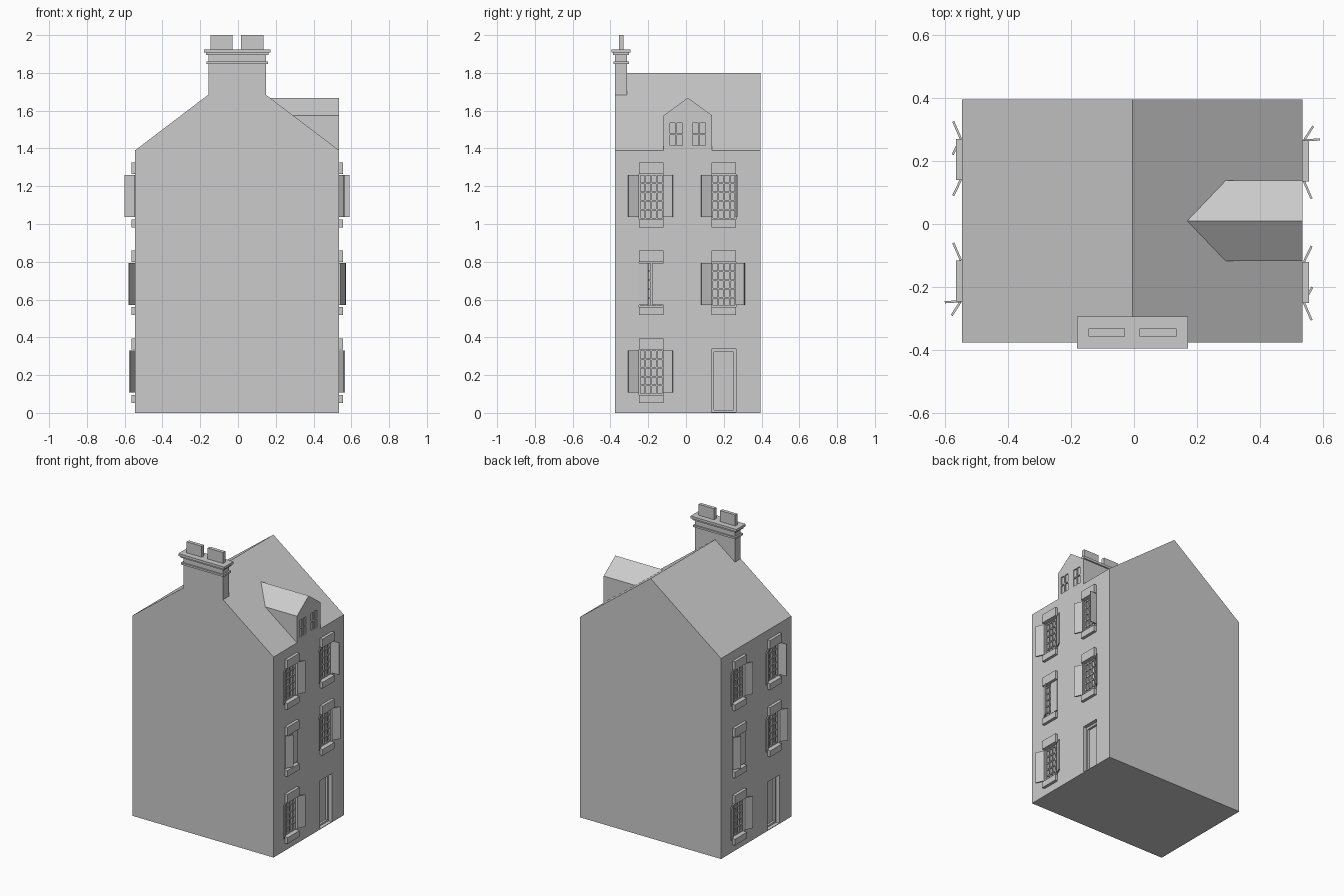
import bpy, bmesh, math
from mathutils import Matrix, Vector

if "Cube" in bpy.data.objects:
    bpy.data.objects.remove(bpy.data.objects["Cube"])

WALL = 0.535                         # x of the street facade
HALF_TURN = ((-0.01, 0.02, 0), (0, 0, math.pi))  # opposite facade placement


def finish(name, bm):
    bmesh.ops.recalc_face_normals(bm, faces=bm.faces)
    me = bpy.data.meshes.new(name)
    bm.to_mesh(me)
    bm.free()
    ob = bpy.data.objects.new(name, me)
    bpy.context.collection.objects.link(ob)
    return ob


def boxes(name, items):
    """One object from (low corner, high corner, optional matrix) boxes."""
    bm = bmesh.new()
    for lo, hi, *m in items:
        lo, hi = Vector(lo), Vector(hi)
        mat = Matrix.Translation((lo + hi) / 2) @ Matrix.Diagonal((*(hi - lo), 1))
        bmesh.ops.create_cube(bm, size=1, matrix=(m[0] @ mat) if m else mat)
    return finish(name, bm)


def prism(name, points, step):
    bm = bmesh.new()
    face = bm.faces.new([bm.verts.new(p) for p in points])
    ext = bmesh.ops.extrude_face_region(bm, geom=[face])["geom"]
    bmesh.ops.translate(bm, vec=step, verts=[v for v in ext if isinstance(v, bmesh.types.BMVert)])
    if not any(f == face for f in bm.faces) or len(bm.faces) < len(points) + 2:
        bm.faces.new(face.verts if face.is_valid else [])
    return finish(name, bm)


def opposite(ob):
    other = ob.copy()
    other.name = "rear_" + ob.name
    other.location, other.rotation_euler = HALF_TURN
    bpy.context.collection.objects.link(other)
    return other


def cut(ob, cutter):
    mod = ob.modifiers.new("openings", 'BOOLEAN')
    mod.operation, mod.solver, mod.object = 'DIFFERENCE', 'EXACT', cutter
    cutter.hide_render = True
    cutter.display_type = 'WIRE'


# House body with gable roof
body = prism("house_body", [(-0.545, -0.375, 0), (WALL, -0.375, 0), (WALL, -0.375, 1.39),
                            (-0.005, -0.375, 1.80), (-0.545, -0.375, 1.39)], (0, 0.77, 0))

# Dormer on the right roof slope
dormer = prism("dormer", [(WALL, -0.118, 1.385), (WALL, 0.138, 1.385), (WALL, 0.138, 1.575),
                          (WALL, 0.01, 1.668), (WALL, -0.118, 1.575)], (-0.37, 0, 0))
panes = []
for y in (-0.085, 0.035):
    for i in range(2):
        for j in range(2):
            y0, z0 = y + i * 0.037, 1.415 + j * 0.064
            panes.append(((WALL - 0.008, y0, z0), (WALL + 0.05, y0 + 0.03, z0 + 0.056)))
cut(dormer, boxes("dormer_pane_cutter", panes))

# Windows: centre y, opening bottom z, free ends (y, x) of left and right shutter
windows = [
    (-0.185, 1.035, (-0.305, 0.565), (-0.07, 0.565)),
    (0.20, 1.035, (0.08, 0.565), (0.268, 0.592)),
    (-0.185, 0.57, (-0.20, 0.567), (-0.18, 0.541)),
    (0.20, 0.57, (0.08, 0.565), (0.31, 0.57)),
    (-0.185, 0.105, (-0.305, 0.565), (-0.07, 0.565)),
]
HW, H = 0.065, 0.23
openings, bars, stone, shutters = [], [], [], []
for yc, z, left, right in windows:
    y0, y1 = yc - HW, yc + HW
    openings.append(((WALL - 0.02, y0, z - 0.01), (WALL + 0.05, y1, z + H)))
    xs = (WALL - 0.022, WALL - 0.010)
    for i in range(5):
        y = y0 + 0.004 + i * (2 * HW - 0.008) / 4
        bars.append(((xs[0], y - 0.004, z - 0.01), (xs[1], y + 0.004, z + H)))
    for j in range(6):
        zz = z - 0.006 + j * (H + 0.002) / 5
        bars.append(((xs[0], y0, zz - 0.004), (xs[1] - 0.001, y1, zz + 0.004)))
    stone.append(((WALL - 0.01, y0, z + H), (WALL + 0.02, y1, z + H + 0.06)))
    stone.append(((WALL - 0.01, y0, z - 0.053), (WALL + 0.02, y1, z - 0.01)))
    for hinge, (ye, xe) in ((y0, left), (y1, right)):
        d = Vector((xe - WALL - 0.006, ye - hinge))
        m = Matrix.Translation((WALL + 0.004, hinge, 0)) @ Matrix.Rotation(math.atan2(d.y, d.x), 4, 'Z')
        shutters.append(((0, -0.0035, z + 0.002), (d.length, 0.0035, z + H - 0.006), m))

# Door opening, frame and leaf
openings.append(((WALL - 0.04, 0.135, 0.004), (WALL + 0.05, 0.265, 0.338)))
fx = (WALL - 0.045, WALL - 0.025)
door = boxes("door_frame", [((fx[0], 0.134, 0.003), (fx[1], 0.148, 0.338)),
                            ((fx[0], 0.252, 0.003), (fx[1], 0.266, 0.338)),
                            ((fx[0], 0.148, 0.322), (fx[1], 0.252, 0.339)),
                            ((fx[0], 0.148, 0.003), (fx[1], 0.252, 0.015))])

cutter = boxes("opening_cutter", openings)
cut(body, cutter)
cut(body, opposite(cutter))
for ob in (door, boxes("window_bars", bars), boxes("lintels_and_sills", stone),
           boxes("shutters", shutters)):
    opposite(ob)

# Chimney on the front gable
boxes("chimney_stack", [((-0.157, -0.3755, 1.62), (0.148, -0.312, 1.91))])
boxes("chimney_collar", [((-0.168, -0.385, 1.848), (0.159, -0.303, 1.861))])
boxes("chimney_cap", [((-0.170, -0.386, 1.895), (0.161, -0.302, 1.908)),
                      ((-0.181, -0.395, 1.907), (0.171, -0.294, 1.924))])
boxes("chimney_pots", [((-0.145, -0.356, 1.92), (-0.029, -0.332, 2.0)),
                       ((0.017, -0.356, 1.92), (0.135, -0.332, 2.0))])
